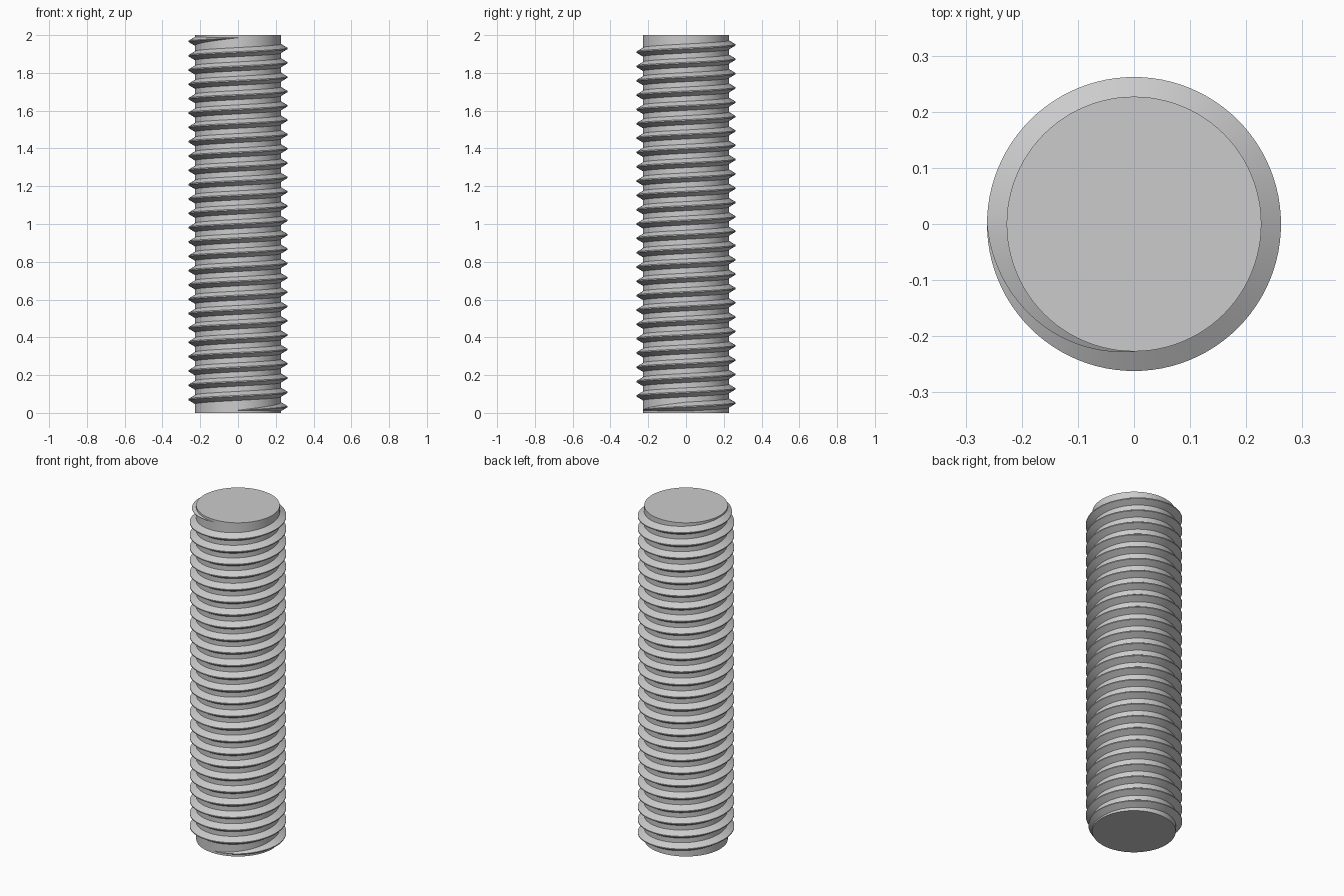
import bpy, bmesh, math

cube = bpy.data.objects.get("Cube")
if cube:
    bpy.data.objects.remove(cube, do_unlink=True)

HEIGHT = 2.0
CORE_R, CREST_R = 0.227, 0.262
TURNS, SEGS = 26, 96            # thread turns, segments per turn
Z_START, Z_END = 0.014, 1.986   # thread centre line at each end
ROOT_HALF, CREST_HALF = 0.024, 0.003

steel = bpy.data.materials.new("steel_grey")
steel.use_nodes = True
colour = (0.6, 0.6, 0.6, 1)
steel.diffuse_color = colour
steel.node_tree.nodes["Principled BSDF"].inputs["Base Color"].default_value = colour


def add_object(name, bm):
    bmesh.ops.recalc_face_normals(bm, faces=bm.faces)
    mesh = bpy.data.meshes.new(name)
    bm.to_mesh(mesh)
    bm.free()
    mesh.materials.append(steel)
    obj = bpy.data.objects.new(name, mesh)
    bpy.context.collection.objects.link(obj)
    bpy.ops.object.select_all(action="DESELECT")
    obj.select_set(True)
    bpy.context.view_layer.objects.active = obj
    bpy.ops.object.shade_smooth_by_angle(angle=math.radians(25))


# Plain core rod
bm = bmesh.new()
bmesh.ops.create_cone(bm, cap_ends=True, segments=SEGS, radius1=CORE_R,
                      radius2=CORE_R, depth=HEIGHT)
bmesh.ops.translate(bm, verts=bm.verts, vec=(0, 0, HEIGHT / 2))
add_object("core_rod", bm)

# Helical ridge starting at the front, fading over a quarter turn at both ends
bm = bmesh.new()
steps = TURNS * SEGS
fade = SEGS // 4
previous = None
for i in range(steps + 1):
    angle = 2 * math.pi * i / SEGS - math.pi / 2
    z = Z_START + (Z_END - Z_START) * i / steps
    size = max(0.03, min(1, i / fade, (steps - i) / fade))
    crest = CORE_R + (CREST_R - CORE_R) * size
    profile = ((CORE_R - 0.004, -ROOT_HALF), (CORE_R, -ROOT_HALF),
               (crest, -CREST_HALF), (crest, CREST_HALF),
               (CORE_R, ROOT_HALF), (CORE_R - 0.004, ROOT_HALF))
    ring = [bm.verts.new((r * math.cos(angle), r * math.sin(angle),
                          min(HEIGHT, max(0, z + dz * size))))
            for r, dz in profile]
    if previous:
        for k in range(len(ring)):
            n = (k + 1) % len(ring)
            bm.faces.new((previous[k], previous[n], ring[n], ring[k]))
    else:
        bm.faces.new(ring)
    previous = ring
bm.faces.new(previous[::-1])
add_object("thread_ridge", bm)
